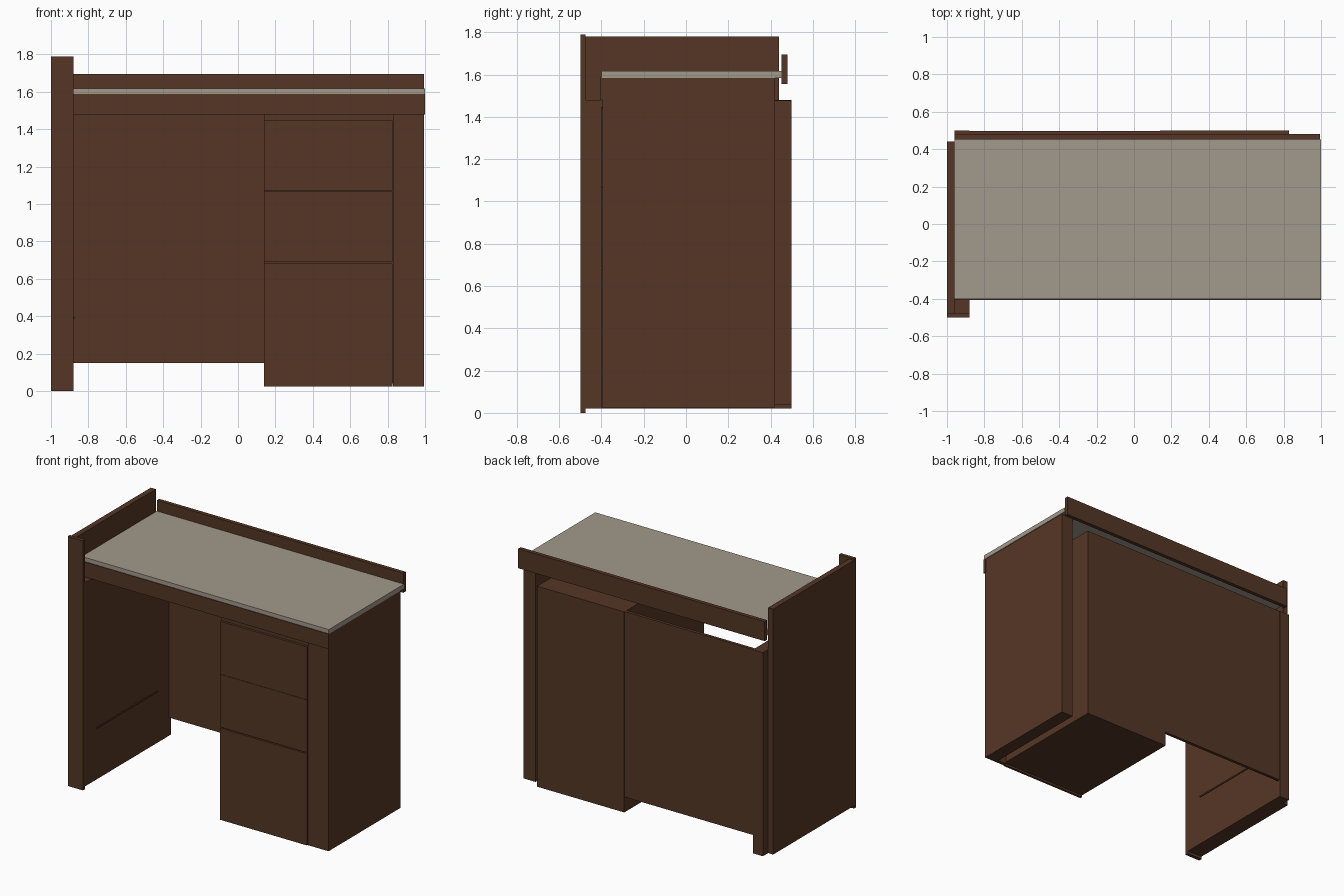
import bpy

cube = bpy.data.objects.get("Cube")
if cube:
    bpy.data.objects.remove(cube, do_unlink=True)


def material(name, colour):
    m = bpy.data.materials.new(name)
    m.use_nodes = True
    m.diffuse_color = (*colour, 1)
    m.node_tree.nodes["Principled BSDF"].inputs["Base Color"].default_value = (*colour, 1)
    return m


wood = material("dark_brown_wood", (0.092, 0.037, 0.019))
stone = material("warm_grey_top", (0.36, 0.32, 0.26))


def box(name, x, y, z, mat=wood):
    """Box spanning the (low, high) range on each axis."""
    bpy.ops.mesh.primitive_cube_add(size=1)
    ob = bpy.context.object
    ob.name = name
    ob.location = [(a + b) / 2 for a, b in (x, y, z)]
    ob.scale = [b - a for a, b in (x, y, z)]
    bpy.ops.object.transform_apply(location=True, rotation=False, scale=True)
    ob.data.materials.append(mat)
    return ob


# Tall end panel with its front trim and thick inner lining
box("tall_end_panel", (-1, -0.96), (-0.48, 0.44), (0.02, 1.78))
box("tall_end_trim", (-1, -0.88), (-0.5, -0.475), (0, 1.79))
box("end_lining", (-0.96, -0.88), (-0.475, 0.5), (0.02, 1.48))
box("lining_rail", (-0.88, -0.874), (-0.345, 0.345), (0.385, 0.395))

# Worktop, front apron and rear upstand
box("worktop", (-0.96, 1), (-0.4, 0.452), (1.585, 1.618), stone)
box("front_apron", (-0.96, 1), (-0.405, -0.385), (1.48, 1.588))
box("rear_upstand", (-0.96, 0.995), (0.452, 0.48), (1.555, 1.695))

# Short end panel and the filler beside the drawers
box("short_end_panel", (0.9, 0.995), (-0.395, 0.42), (0.025, 1.585))
box("front_filler", (0.83, 0.9), (-0.395, -0.37), (0.025, 1.48))

# Drawer pedestal
LEFT, RIGHT = 0.14, 0.83
box("pedestal", (LEFT, RIGHT), (-0.385, 0.5), (0.04, 1.478))
levels = [0.025, 0.69, 1.07, 1.45]
for i, (low, high) in enumerate(zip(levels, levels[1:])):
    gap = 0.008 if i == 0 else 0.002
    box(f"drawer_front_{i + 1}", (LEFT, RIGHT - 0.003), (-0.402, -0.385), (low, high - gap))

# Knee space back panel
box("back_panel", (-0.88, LEFT), (0.475, 0.497), (0.15, 1.48))
